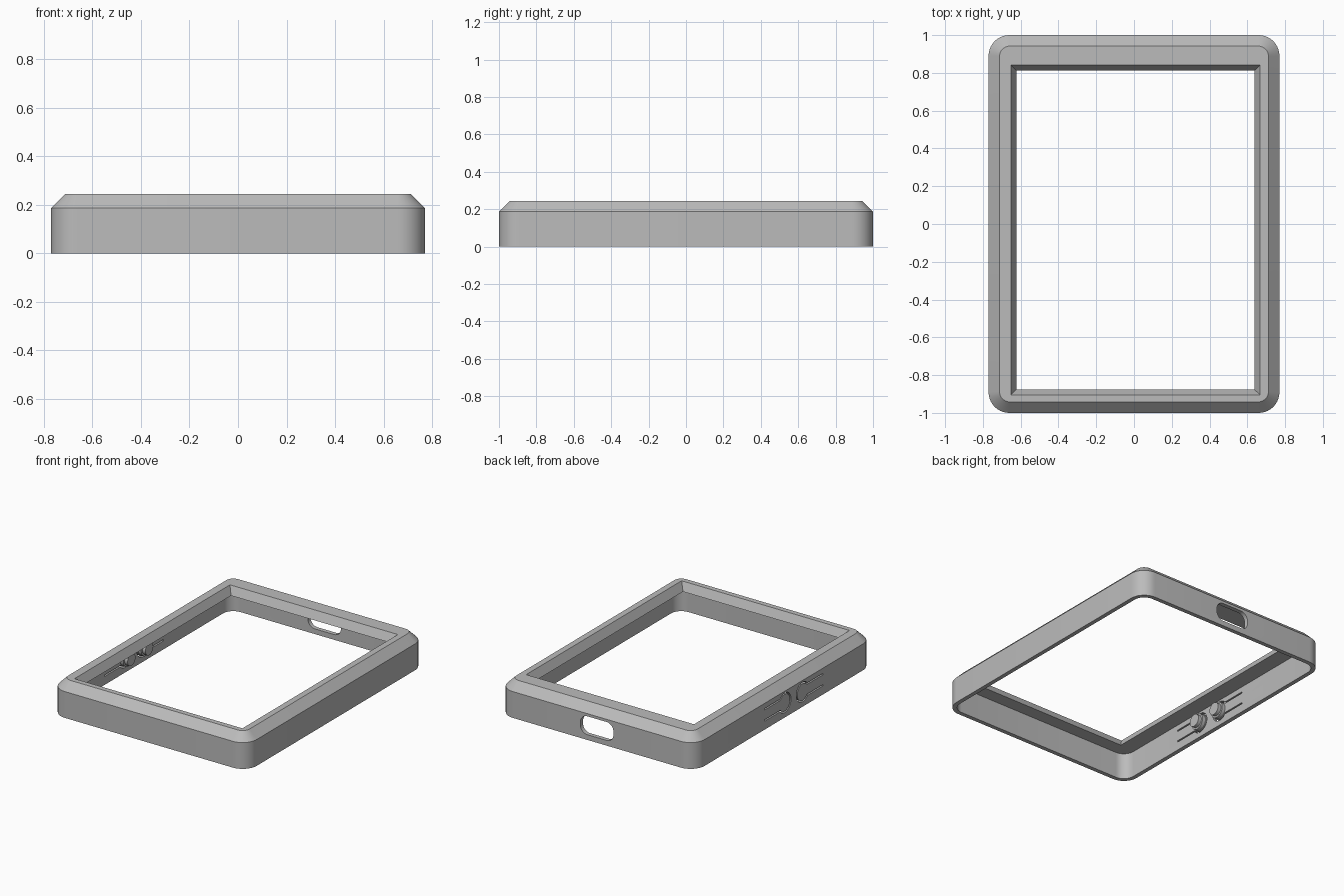
import bpy, bmesh, math
from mathutils import Matrix, Vector

old = bpy.data.objects.get("Cube")
if old:
    bpy.data.objects.remove(old, do_unlink=True)

grey = bpy.data.materials.new("plain grey")
grey.use_nodes = True
colour = (0.5, 0.5, 0.5, 1)
grey.diffuse_color = colour
grey.node_tree.nodes["Principled BSDF"].inputs["Base Color"].default_value = colour


def finish(bm, name, helper=False):
    bmesh.ops.recalc_face_normals(bm, faces=bm.faces)
    mesh = bpy.data.meshes.new(name)
    bm.to_mesh(mesh)
    bm.free()
    mesh.materials.append(grey)
    obj = bpy.data.objects.new(name, mesh)
    bpy.context.collection.objects.link(obj)
    obj.hide_render = helper
    return obj


def rounded_rect(x0, x1, y0, y1, r, steps=10):
    """Counter-clockwise outline with rounded corners."""
    centres = [(x1 - r, y1 - r), (x0 + r, y1 - r), (x0 + r, y0 + r), (x1 - r, y0 + r)]
    pts = []
    for quarter, (cx, cy) in enumerate(centres):
        for i in range(steps + 1):
            a = math.pi / 2 * (quarter + i / steps)
            pts.append((cx + r * math.cos(a), cy + r * math.sin(a)))
    return pts


def loft(bm, loops, closed=False):
    """Skin a list of equal-length vertex loops."""
    rings = [[bm.verts.new(p) for p in loop] for loop in loops]
    pairs = list(zip(rings, rings[1:])) + ([(rings[-1], rings[0])] if closed else [])
    for a, b in pairs:
        for i in range(len(a)):
            j = (i + 1) % len(a)
            bm.faces.new((a[i], a[j], b[j], b[i]))
    return rings


def cut(target, cutter):
    mod = target.modifiers.new("cut", 'BOOLEAN')
    mod.operation = 'DIFFERENCE'
    mod.solver = 'EXACT'
    mod.object = cutter
    bpy.context.view_layer.objects.active = target
    bpy.ops.object.modifier_apply(modifier=mod.name)
    bpy.data.objects.remove(cutter, do_unlink=True)


# Frame: outer wall, chamfer, top rim, sloped window edge, ceiling, inner wall
W, L, WALL, SHOULDER, TOP = 0.77, 1.0, 0.03, 0.187, 0.245
outer = rounded_rect(-W, W, -L, L, 0.11)
rim = rounded_rect(-W + 0.058, W - 0.058, -L + 0.058, L - 0.058, 0.055)
window_top = rounded_rect(-0.652, 0.668, -0.905, 0.841, 0)
window_low = rounded_rect(-0.623, 0.637, -0.876, 0.812, 0)
inner = rounded_rect(-W + WALL, W - WALL, -L + WALL, L - WALL, 0.08)
sections = [(outer, 0), (outer, SHOULDER), (rim, TOP), (window_top, TOP),
            (window_low, SHOULDER), (inner, SHOULDER), (inner, 0)]
bm = bmesh.new()
loft(bm, [[(x, y, z) for x, y in pts] for pts, z in sections], closed=True)
bmesh.ops.remove_doubles(bm, verts=bm.verts, dist=0.0001)
frame = finish(bm, "frame")

# Rounded port opening in the back wall
port = rounded_rect(-0.13, 0.13, 0.037, 0.168, 0.055)
bm = bmesh.new()
ends = loft(bm, [[(x, y, z) for x, z in port] for y in (L - 0.1, L + 0.1)])
for ring in ends:
    bm.faces.new(ring)
cut(frame, finish(bm, "port_cutter", True))

# Two flexible buttons in the side wall, each freed by a keyhole-shaped slit
MID_Y, MID_Z, HEAD, NECK, SLIT = -0.11, 0.105, 0.065, 0.04, 0.005
for side, label in ((1, "back"), (-1, "front")):
    head_y = MID_Y + side * 0.1
    tail_y = MID_Y + side * 0.33
    start = math.asin(NECK / HEAD)
    steps = 28
    path = [Vector((tail_y, MID_Z + NECK))]
    for i in range(steps + 1):
        a = start + (2 * math.pi - 2 * start) * i / steps
        path.append(Vector((head_y + side * HEAD * math.cos(a), MID_Z + HEAD * math.sin(a))))
    path.append(Vector((tail_y, MID_Z - NECK)))
    bm = bmesh.new()
    sections = []
    for i, p in enumerate(path):
        d = (path[min(i + 1, len(path) - 1)] - path[max(i - 1, 0)]).normalized()
        n = Vector((-d.y, d.x)) * SLIT
        sections.append([(x, q.x, q.y) for x, q in
                         ((-W - 0.05, p - n), (-W - 0.05, p + n),
                          (-W + 0.08, p + n), (-W + 0.08, p - n))])
    rings = loft(bm, sections)
    bm.faces.new(rings[0])
    bm.faces.new(rings[-1])
    cut(frame, finish(bm, label + "_slit_cutter", True))

    # Stepped plunger on the inside of the button
    bm = bmesh.new()
    for radius, x0, x1 in ((0.056, -W + 0.02, -W + 0.055), (0.044, -W + 0.05, -W + 0.08)):
        place = Matrix.Translation(((x0 + x1) / 2, head_y, MID_Z)) @ Matrix.Rotation(math.pi / 2, 4, 'Y')
        bmesh.ops.create_cone(bm, cap_ends=True, segments=32, radius1=radius,
                              radius2=radius, depth=x1 - x0, matrix=place)
    finish(bm, label + "_button_plunger")

# Smooth rounded corners, keep hard edges crisp
bpy.ops.object.select_all(action='DESELECT')
for obj in bpy.context.collection.objects:
    if obj.type == 'MESH' and obj.data.materials and obj.data.materials[0] == grey:
        obj.select_set(True)
        bpy.context.view_layer.objects.active = obj
bpy.ops.object.shade_smooth_by_angle(angle=math.radians(30))
